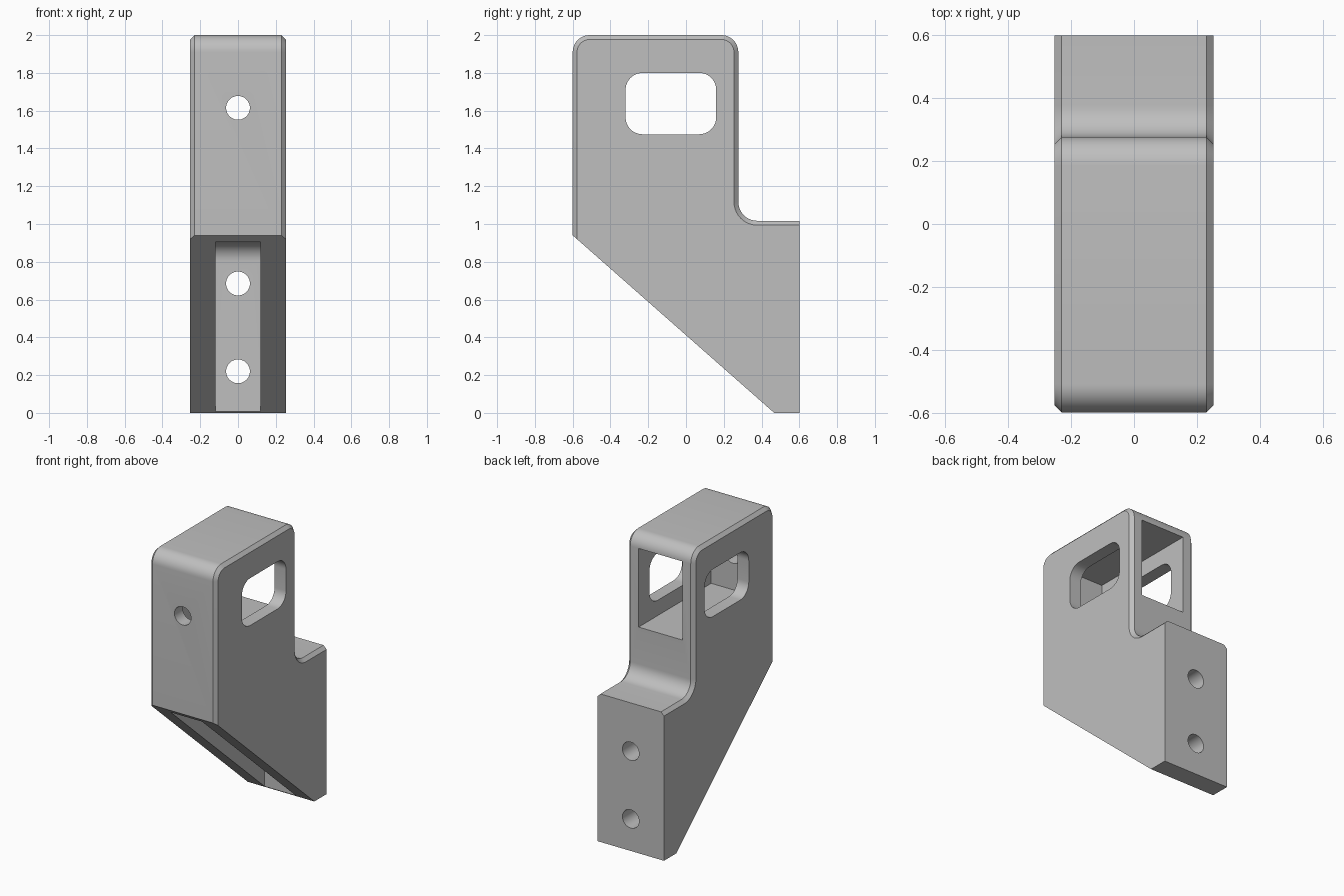
import bpy, bmesh, math
from mathutils import Vector

if "Cube" in bpy.data.objects:
    bpy.data.objects.remove(bpy.data.objects["Cube"])

HALF_WIDTH = 0.253
CHAMFER = 0.023
ARC_STEPS = 10


def rounded(corners):
    """Turn (y, z, radius) corners into a polygon with rounded corners."""
    points = []
    for i, (y, z, radius) in enumerate(corners):
        here = Vector((y, z))
        if radius == 0:
            points.append(here)
            continue
        to_prev = (Vector(corners[i - 1][:2]) - here).normalized()
        to_next = (Vector(corners[(i + 1) % len(corners)][:2]) - here).normalized()
        # All rounded corners are right angles
        centre = here + (to_prev + to_next) * radius
        for s in range(ARC_STEPS + 1):
            a = s / ARC_STEPS * math.pi / 2
            points.append(centre - to_next * radius * math.cos(a)
                          - to_prev * radius * math.sin(a))
    return points


def prism(name, corners, half_width, chamfered=None):
    """Extrude a y-z outline along x, chamfering the rim edges that pass a test."""
    bm = bmesh.new()
    verts = [bm.verts.new((-half_width, p.x, p.y)) for p in rounded(corners)]
    face = bm.faces.new(verts)
    extruded = bmesh.ops.extrude_face_region(bm, geom=[face])["geom"]
    moved = [v for v in extruded if isinstance(v, bmesh.types.BMVert)]
    bmesh.ops.translate(bm, verts=moved, vec=(2 * half_width, 0, 0))
    bmesh.ops.recalc_face_normals(bm, faces=bm.faces)
    if chamfered:
        rim = [e for e in bm.edges
               if abs(e.verts[0].co.x - e.verts[1].co.x) < 1e-5
               and chamfered(e.verts[0].co, e.verts[1].co)]
        bmesh.ops.bevel(bm, geom=rim, offset=CHAMFER, offset_type='OFFSET',
                        segments=1, profile=0.5, affect='EDGES', clamp_overlap=False)
    mesh = bpy.data.meshes.new(name)
    bm.to_mesh(mesh)
    bm.free()
    obj = bpy.data.objects.new(name, mesh)
    bpy.context.collection.objects.link(obj)
    return obj


def hole_cutter(name, y, z):
    bpy.ops.mesh.primitive_cylinder_add(vertices=40, radius=0.063, depth=0.5,
                                        location=(0, y, z),
                                        rotation=(math.pi / 2, 0, 0))
    obj = bpy.context.object
    obj.name = name
    return obj


def on_upper_rim(a, b):
    """Front, top and step edges, but not the slope, base or rear edge."""
    slope_or_base = min(a.z, b.z) < 0.93
    rear = min(a.y, b.y) > 0.59
    return not slope_or_base and not rear


# Bracket body
bracket = prism("bracket_body", [
    (-0.6, 0.94, 0), (-0.6, 2.0, 0.09), (0.277, 2.0, 0.09),
    (0.277, 1.017, 0.1), (0.6, 1.017, 0), (0.6, 0, 0), (0.467, 0, 0),
], HALF_WIDTH, on_upper_rim)

# Openings: rear pocket, side window, sloped slot and screw holes
cutters = [
    prism("rear_pocket", [(-0.51, 1.37, 0), (-0.51, 1.91, 0),
                          (0.5, 1.91, 0), (0.5, 1.37, 0)], 0.166),
    prism("side_window", [(-0.32, 1.475, 0.09), (-0.32, 1.8, 0.09),
                          (0.16, 1.8, 0.09), (0.16, 1.475, 0.09)], 0.4),
    prism("underside_slot", [(-1, 0.905, 0), (0.458, 0.905, 0.1),
                             (0.458, -0.2, 0), (-1, -0.2, 0)], 0.119),
    hole_cutter("front_hole", -0.6, 1.615),
    hole_cutter("upper_rear_hole", 0.6, 0.685),
    hole_cutter("lower_rear_hole", 0.6, 0.22),
]

bpy.ops.object.select_all(action='DESELECT')
bpy.context.view_layer.objects.active = bracket
bracket.select_set(True)
for cutter in cutters:
    cutter.hide_render = True
    cut = bracket.modifiers.new(cutter.name, 'BOOLEAN')
    cut.operation = 'DIFFERENCE'
    cut.solver = 'EXACT'
    cut.object = cutter
    bpy.ops.object.modifier_apply(modifier=cut.name)
    bpy.data.objects.remove(cutter)

# Material
grey = bpy.data.materials.new("light_grey")
grey.use_nodes = True
colour = (0.52, 0.52, 0.52, 1)
grey.diffuse_color = colour
grey.node_tree.nodes["Principled BSDF"].inputs["Base Color"].default_value = colour
bracket.data.materials.clear()
bracket.data.materials.append(grey)

bpy.ops.object.shade_smooth_by_angle(angle=math.radians(30))
